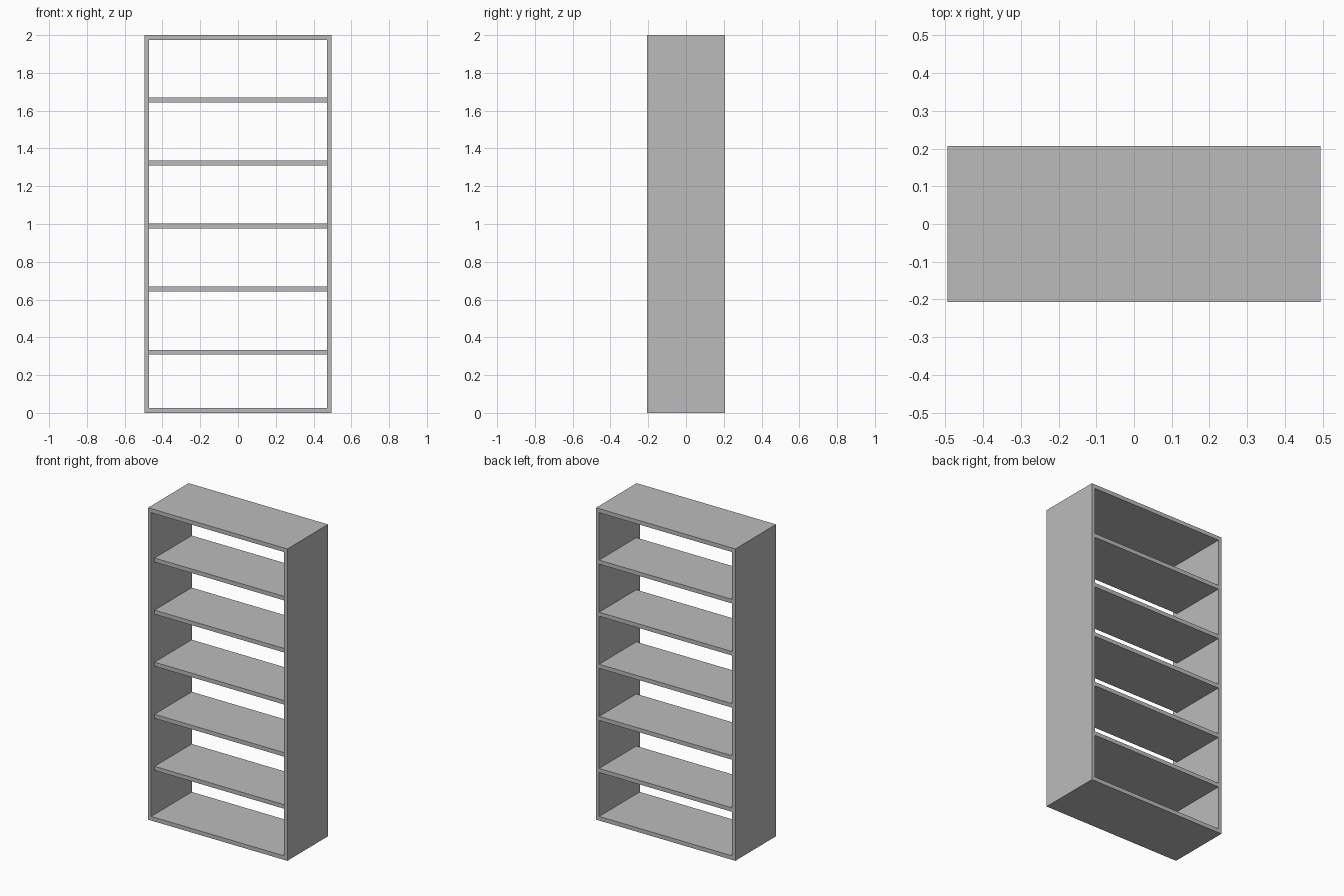
import bpy

cube = bpy.data.objects.get("Cube")
if cube:
    bpy.data.objects.remove(cube, do_unlink=True)

HALF_W, HALF_D, HEIGHT = 0.494, 0.206, 2.0
SIDE, BOARD, SETBACK = 0.022, 0.026, 0.035
INNER = HALF_W - SIDE

grey = bpy.data.materials.new("plain_grey")
grey.use_nodes = True
colour = (0.5, 0.5, 0.5, 1)
grey.diffuse_color = colour
grey.node_tree.nodes["Principled BSDF"].inputs["Base Color"].default_value = colour


def board(name, low, high):
    """Box spanning two opposite corners."""
    centre = [(a + b) / 2 for a, b in zip(low, high)]
    bpy.ops.mesh.primitive_cube_add(size=1, location=centre)
    ob = bpy.context.object
    ob.name = name
    ob.scale = [b - a for a, b in zip(low, high)]
    bpy.ops.object.transform_apply(location=False, rotation=False, scale=True)
    ob.data.materials.append(grey)


# Full-height side panels
board("left_side", (INNER, -HALF_D, 0), (HALF_W, HALF_D, HEIGHT))
board("right_side", (-HALF_W, -HALF_D, 0), (-INNER, HALF_D, HEIGHT))

# Top and bottom panels, flush with the sides
board("bottom_panel", (-INNER, -HALF_D, 0), (INNER, HALF_D, BOARD))
board("top_panel", (-INNER, -HALF_D, HEIGHT - BOARD), (INNER, HALF_D, HEIGHT))

# Five shelves, set back from the front edge
for i in range(1, 6):
    top = i * 0.334
    board(f"shelf_{i}", (-INNER, SETBACK - HALF_D, top - BOARD), (INNER, HALF_D, top))
